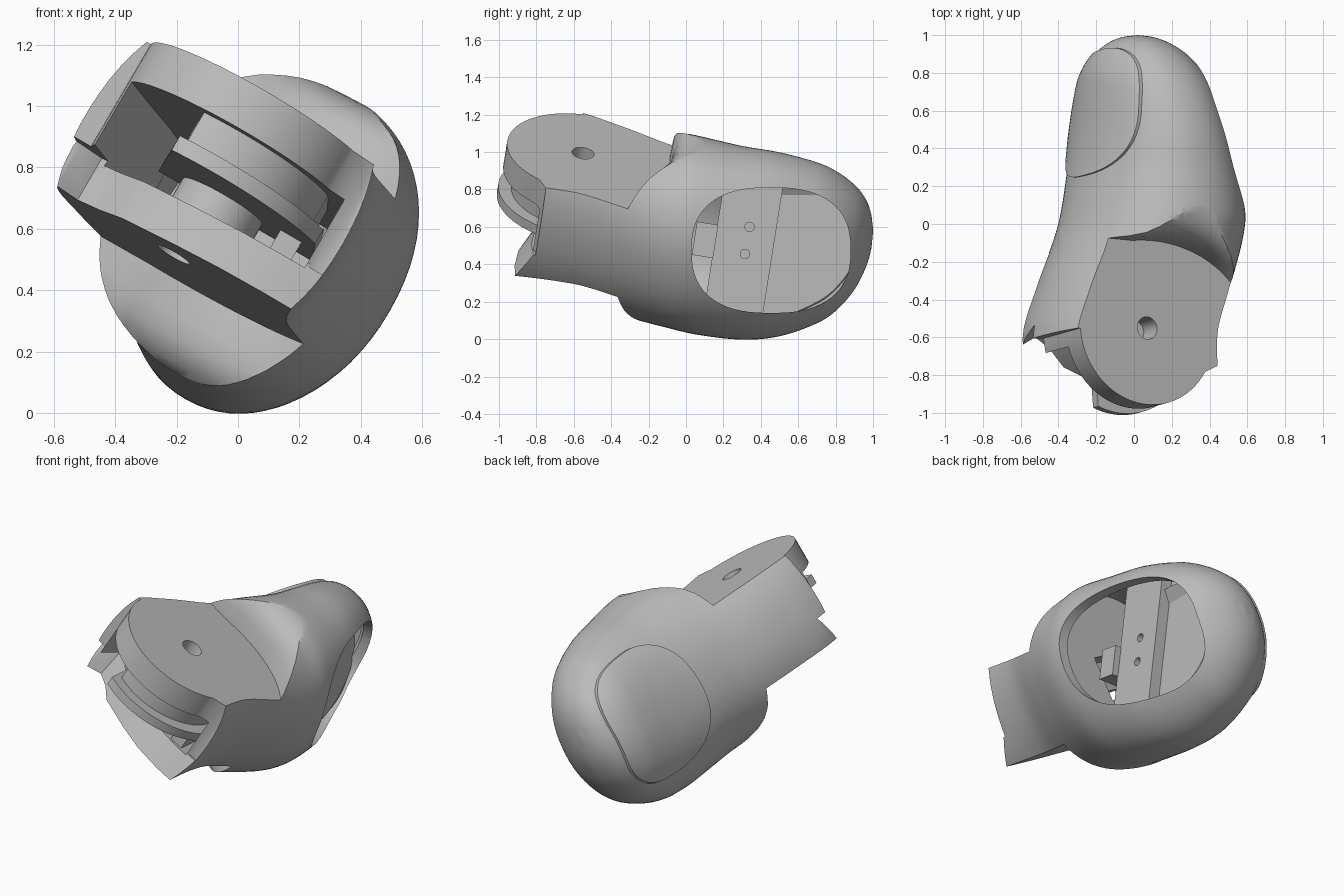
import bpy, bmesh, math
from mathutils import Matrix, Vector

if "Cube" in bpy.data.objects:
    bpy.data.objects.remove(bpy.data.objects["Cube"])

grey = bpy.data.materials.new("plain_grey")
grey.use_nodes = True
grey.diffuse_color = (0.5, 0.5, 0.5, 1)
grey.node_tree.nodes["Principled BSDF"].inputs["Base Color"].default_value = (0.5, 0.5, 0.5, 1)

# Hinge frame: across the finger, along the finger, along the hinge pin
PIN = Vector((0.5, 0.14, 0.855)).normalized()
ALONG = (Vector((0, 1, 0)) - PIN * PIN.y).normalized()
ACROSS = ALONG.cross(PIN)
CENTRE = Vector((-0.07, -0.59, 0.755))


def frame(a, b, c, origin):
    m = Matrix((a, b, c)).transposed().to_4x4()
    m.translation = origin
    return m


HINGE = frame(ACROSS, ALONG, PIN, CENTRE)
SIDE = frame(ALONG, PIN, ACROSS, CENTRE)
# Frame of the side opening, facing +x
WORLD_X = frame(Vector((0, 1, 0)), Vector((0, 0, 1)), Vector((1, 0, 0)), Vector())
PANEL = WORLD_X @ Matrix.Rotation(math.radians(-9), 4, "Z")


def skin(name, rings):
    """Closed tube through equal rings of points."""
    bm = bmesh.new()
    vs = [[bm.verts.new(p) for p in ring] for ring in rings]
    k = len(vs[0])
    for r, s in zip(vs, vs[1:]):
        for i in range(k):
            bm.faces.new((r[i], r[(i + 1) % k], s[(i + 1) % k], s[i]))
    bm.faces.new(vs[0][::-1])
    bm.faces.new(vs[-1])
    bmesh.ops.recalc_face_normals(bm, faces=bm.faces)
    me = bpy.data.meshes.new(name)
    bm.to_mesh(me)
    bm.free()
    me.materials.append(grey)
    ob = bpy.data.objects.new(name, me)
    bpy.context.collection.objects.link(ob)
    return ob


def prism(name, plan, levels, mat):
    """Plan outline swept through (height, forward shift) levels."""
    return skin(name, [[mat @ Vector((u, v + shift, h)) for u, v in plan] for h, shift in levels])


def slab(name, plan, low, high, mat=HINGE):
    return prism(name, plan, [(low, 0), (high, 0)], mat)


def rect(u0, u1, v0, v1):
    return [(u0, v0), (u1, v0), (u1, v1), (u0, v1)]


def arc(r, a0, a1, n=32, u=0, v=0, stretch=1):
    angles = [math.radians(a0 + (a1 - a0) * i / n) for i in range(n + 1)]
    return [(u + r * stretch * math.cos(t), v + r * math.sin(t)) for t in angles]


def spow(x, e):
    return math.copysign(abs(x) ** e, x)


def oval(u, v, ru, rv, power, n=64):
    ts = [2 * math.pi * i / n for i in range(n)]
    return [(u + ru * spow(math.cos(t), 2 / power), v + rv * spow(math.sin(t), 2 / power)) for t in ts]


def boolean(ob, cutter, op="DIFFERENCE"):
    mod = ob.modifiers.new("cut", "BOOLEAN")
    mod.operation, mod.solver, mod.object = op, "EXACT", cutter
    dg = bpy.context.evaluated_depsgraph_get()
    me = bpy.data.meshes.new_from_object(ob.evaluated_get(dg))
    ob.modifiers.clear()
    ob.data = me
    bpy.data.objects.remove(cutter)


# Finger sections: y, centre x, centre z, half width, half height
SECTIONS = [
    (-1.1, -0.04, 0.82, 0.47, 0.62), (-0.6, -0.075, 0.755, 0.475, 0.62),
    (-0.35, -0.01, 0.68, 0.48, 0.57), (-0.1, 0.07, 0.59, 0.475, 0.535),
    (0.05, 0.10, 0.558, 0.455, 0.545), (0.3, 0.10, 0.515, 0.405, 0.54),
    (0.5, 0.085, 0.507, 0.36, 0.52), (0.7, 0.065, 0.515, 0.315, 0.455),
    (0.8, 0.05, 0.525, 0.28, 0.395), (0.9, 0.035, 0.545, 0.215, 0.295),
    (0.96, 0.025, 0.565, 0.14, 0.195), (0.99, 0.02, 0.575, 0.07, 0.1),
    (1.0, 0.02, 0.58, 0.005, 0.008),
]


def section(y):
    i = max(k for k in range(len(SECTIONS) - 1) if SECTIONS[k][0] <= y)
    a, b = SECTIONS[i], SECTIONS[i + 1]
    p, q = SECTIONS[max(i - 1, 0)], SECTIONS[min(i + 2, len(SECTIONS) - 1)]
    h = b[0] - a[0]
    t = (y - a[0]) / h
    out = []
    for k in range(1, 5):
        d0 = (b[k] - p[k]) / (b[0] - p[0]) * h
        d1 = (q[k] - a[k]) / (q[0] - a[0]) * h
        out.append((2 * t**3 - 3 * t**2 + 1) * a[k] + (t**3 - 2 * t**2 + t) * d0
                   + (3 * t**2 - 2 * t**3) * b[k] + (t**3 - t**2) * d1)
    return out


def finger(name, inset, y0, y1):
    stations = [y0]
    for a, b in zip(SECTIONS, SECTIONS[1:]):
        stations += [y for y in (a[0] + (b[0] - a[0]) * i / 5 for i in range(5)) if y0 < y < y1]
    stations.append(y1)
    rings = []
    for y in stations:
        x, z, w, h = section(y)
        pts = oval(0, 0, max(w - inset, 0.004), max(h - inset, 0.004), 2.15, 72)
        rings.append([Vector((x + 0.866 * u + 0.5 * v, y, z - 0.5 * u + 0.866 * v)) for u, v in pts])
    return skin(name, rings)


body = finger("finger_shell", 0, -1.09, 0.9995)

# Rounded shoulders above and below the flat hinge neck
shoulder = ([(0.85, 0.02)] + arc(0.47, 8, 95, 28, stretch=1.32)
            + [(-0.3, 0.49), (-0.85, 0.5), (-0.85, -1.2), (0.85, -1.2)])
profile = [(0.28, 0), (0.38, 0.005), (0.44, 0.02), (0.48, 0.045), (0.51, 0.08),
           (0.535, 0.13), (0.555, 0.22), (0.9, 0.5)]
for side in (1, -1):
    boolean(body, prism("shoulder_cutter", shoulder, [(side * h, s) for h, s in profile], HINGE))

# Front outline of the upper and lower hinge plates
upper = arc(0.41, 180, 325, 32) + [(0.42, -0.2), (0.8, -0.2), (0.8, -1.2), (-0.8, -1.2), (-0.8, 0)]
lower = [(-0.8, -0.01), (-0.44, -0.01), (-0.36, 0.03), (-0.28, -0.03), (-0.2, -0.13), (0, -0.22),
         (0.15, -0.27), (0.31, -0.29), (0.8, -0.28), (0.8, -1.2), (-0.8, -1.2)]
boolean(body, slab("upper_cutter", upper, -0.12, 0.7))
boolean(body, prism("lower_cutter", lower, [(-0.7, 0), (-0.28, 0), (-0.11, 0.08)], HINGE))

# Hollow inside and slot between the plates
boolean(body, finger("hollow_cutter", 0.06, 0.0, 0.9))
slot = [(-0.42, -1.2), (-0.41, -0.1), (-0.3, 0.2), (-0.22, 0.4), (-0.12, 0.71), (0.39, 0.71), (0.39, -1.2)]
boolean(body, slab("slot_cutter", slot, -0.13, 0.13))

# Side opening and pin hole
opening = oval(0.455, 0.475, 0.425, 0.335, 2.5)
boolean(body, slab("opening_cutter", opening, 0.16, 1.2, WORLD_X))
boolean(body, slab("pin_cutter", arc(0.06, 0, 348, 30), -0.8, 0.8))

# Stepped mounting panel with two screw holes inside the opening
front_panel = slab("front_panel", rect(0.07, 0.385, -0.5, 1.5), -0.7, 0.24, PANEL)
back_panel = slab("back_panel", rect(0.38, 1.2, -0.5, 1.5), -0.7, 0.17, PANEL)
for panel in (front_panel, back_panel):
    boolean(panel, finger("panel_limit", 0.03, -0.05, 0.95), "INTERSECT")
for y, z in ((0.34, 0.6), (0.315, 0.455)):
    boolean(front_panel, slab("screw_cutter", arc(0.025, 0, 345, 23, y, z), 0.15, 0.4, WORLD_X))

# Raised fingertip pad opposite the opening
pad = finger("fingertip_pad", -0.015, 0.1, 0.985)
boolean(pad, slab("pad_cutter", oval(1.19, 0.01, 0.335, 0.37, 2.7), -1, 0.2, SIDE), "INTERSECT")

# Grooved pulley segment between the plates
parts = [body, pad, front_panel, back_panel]
parts.append(slab("pulley_core", arc(0.35, 245, 345) + [(0.36, 0.2), (-0.15, 0.2)], -0.03, 0.14))
parts.append(slab("pulley_rim", arc(0.42, 245, 335) + [(0.4, 0.2), (-0.18, 0.2)], -0.04, 0.015))
parts.append(slab("pulley_hub", arc(0.15, 0, 350, 35, 0.05, 0.05), -0.14, -0.03))
parts.append(slab("stop_block", rect(0.26, 0.34, -0.2, 0.05), -0.14, -0.06))

# Cable clip beside the panel
parts.append(slab("cable_clip", rect(-0.04, 0.075, 0.45, 0.63), 0.12, 0.28, PANEL))

for ob in parts:
    bpy.ops.object.select_all(action="DESELECT")
    ob.select_set(True)
    bpy.context.view_layer.objects.active = ob
    bpy.ops.object.shade_smooth_by_angle(angle=math.radians(32))
